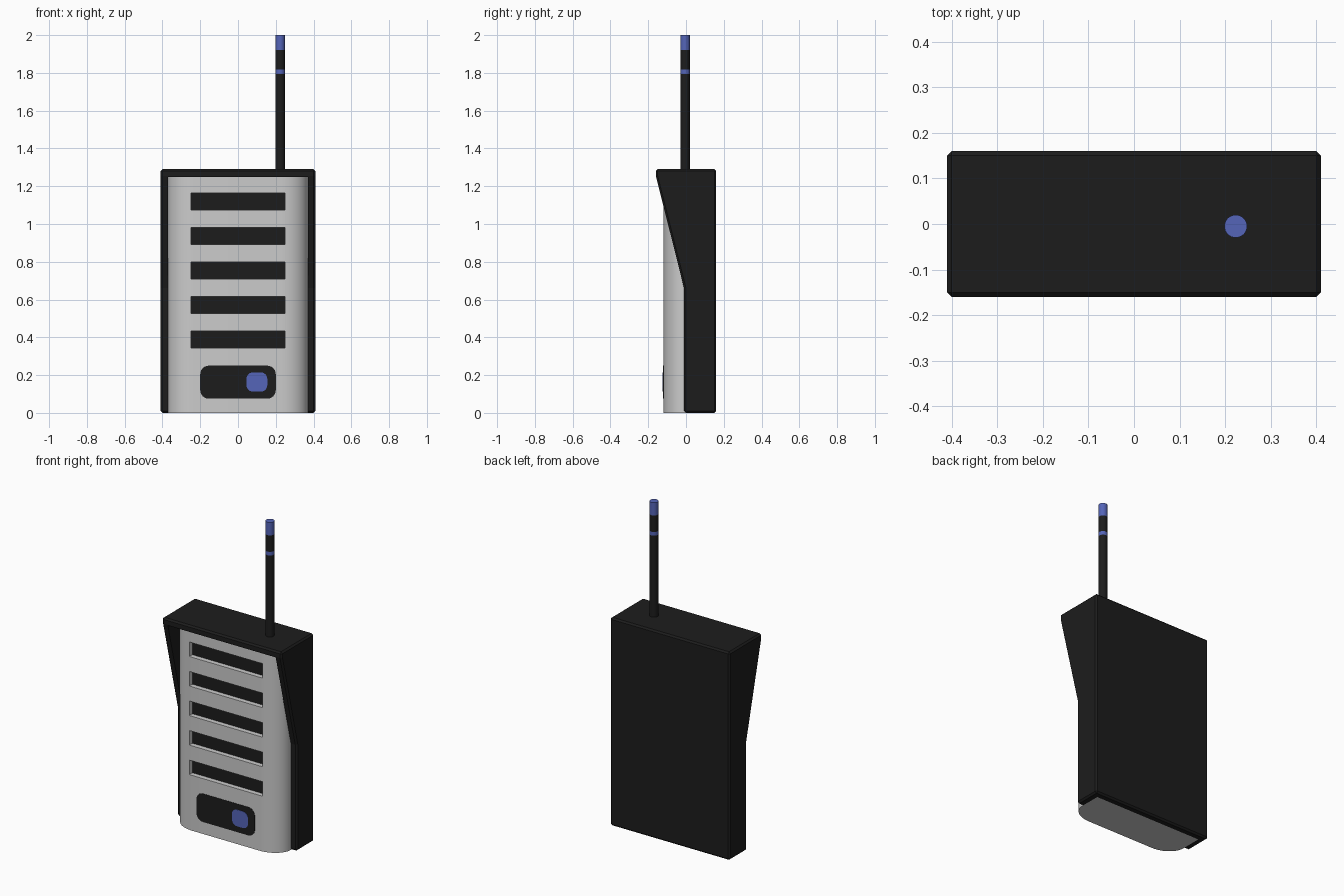
import bpy, bmesh, math

if "Cube" in bpy.data.objects:
    bpy.data.objects.remove(bpy.data.objects["Cube"])


def material(name, color):
    m = bpy.data.materials.new(name)
    m.diffuse_color = (*color, 1)
    m.use_nodes = True
    m.node_tree.nodes["Principled BSDF"].inputs["Base Color"].default_value = m.diffuse_color
    return m


BLACK = material("black_plastic", (0.012, 0.012, 0.012))
BLUE = material("blue_plastic", (0.09, 0.13, 0.48))


def prism(name, outlines, axis, lo, hi, mat=None, smooth=False):
    """Extrude 2D outlines along axis (0, 1, 2) from lo to hi."""
    bm = bmesh.new()
    for outline in outlines:
        rings = []
        for d in (lo, hi):
            ring = []
            for p in outline:
                co = list(p)
                co.insert(axis, d)
                ring.append(bm.verts.new(co))
            rings.append(ring)
        a, b = rings
        bm.faces.new(a)
        bm.faces.new(b[::-1])
        for i in range(len(a)):
            j = (i + 1) % len(a)
            bm.faces.new((a[j], a[i], b[i], b[j]))
    bmesh.ops.recalc_face_normals(bm, faces=bm.faces)
    me = bpy.data.meshes.new(name)
    bm.to_mesh(me)
    bm.free()
    ob = bpy.data.objects.new(name, me)
    bpy.context.collection.objects.link(ob)
    if mat:
        me.materials.append(mat)
    if smooth:
        activate(ob)
        bpy.ops.object.shade_smooth_by_angle(angle=math.radians(30))
    return ob


def activate(ob):
    bpy.ops.object.select_all(action='DESELECT')
    ob.select_set(True)
    bpy.context.view_layer.objects.active = ob


def rect(x0, x1, y0, y1):
    return [(x0, y0), (x1, y0), (x1, y1), (x0, y1)]


def arc(cx, cy, rx, ry, start, end, n):
    angles = [math.radians(start + (end - start) * i / n) for i in range(n + 1)]
    return [(cx + rx * math.cos(t), cy + ry * math.sin(t)) for t in angles]


def round_rect(x0, x1, y0, y1, r):
    return (arc(x1 - r, y1 - r, r, r, 0, 90, 6) + arc(x0 + r, y1 - r, r, r, 90, 180, 6)
            + arc(x0 + r, y0 + r, r, r, 180, 270, 6) + arc(x1 - r, y0 + r, r, r, 270, 360, 6))


def cut(ob, cutter):
    mod = ob.modifiers.new("cut", 'BOOLEAN')
    mod.operation, mod.solver, mod.object = 'DIFFERENCE', 'EXACT', cutter
    activate(ob)
    bpy.ops.object.modifier_apply(modifier=mod.name)
    bpy.data.objects.remove(cutter)


# Outer shell: hooded side profile, chamfered, hollowed from front and bottom
side = [(0.16, 0), (0.16, 1.29), (-0.16, 1.29), (-0.16, 1.255), (-0.01, 0.66), (-0.01, 0)]
shell = prism("shell", [side], 0, -0.41, 0.41, BLACK)
bevel = shell.modifiers.new("chamfer", 'BEVEL')
bevel.width, bevel.segments, bevel.limit_method = 0.01, 1, 'ANGLE'
activate(shell)
bpy.ops.object.modifier_apply(modifier=bevel.name)
cut(shell, prism("shell_cutter", [rect(-0.37, 0.37, -0.3, 0.12)], 2, -0.1, 1.25, BLACK))

# Front panel with rounded front edges and five slots
plan = ([(0.37, 0.12), (-0.37, 0.12)]
        + arc(-0.23, -0.01, 0.14, 0.11, 180, 270, 12)
        + arc(0.23, -0.01, 0.14, 0.11, 270, 360, 12))
panel = prism("front_panel", [plan], 2, 0, 1.25)
slots = [rect(-0.25, 0.25, z - 0.045, z + 0.045)
         for z in (0.388 + 0.183 * i for i in range(5))]
cut(panel, prism("slot_cutter", slots, 1, -0.3, -0.05))
activate(panel)
bpy.ops.object.shade_smooth_by_angle(angle=math.radians(30))

# Dark slot floors
prism("slot_floors", slots, 1, -0.09, -0.05, BLACK)

# Control plate and button
prism("control_plate", [round_rect(-0.2, 0.2, 0.075, 0.25, 0.045)], 1, -0.122, -0.1, BLACK, True)
prism("button", [round_rect(0.045, 0.155, 0.112, 0.215, 0.035)], 1, -0.124, -0.1, BLUE, True)

# Antenna in coloured sections
circle = arc(0.223, -0.005, 0.025, 0.025, 0, 360, 32)[:-1]
for name, z0, z1, mat in (("antenna_lower", 1.27, 1.795, BLACK),
                          ("antenna_band", 1.795, 1.818, BLUE),
                          ("antenna_upper", 1.818, 1.92, BLACK),
                          ("antenna_tip", 1.92, 2.0, BLUE)):
    prism(name, [circle], 2, z0, z1, mat, True)
